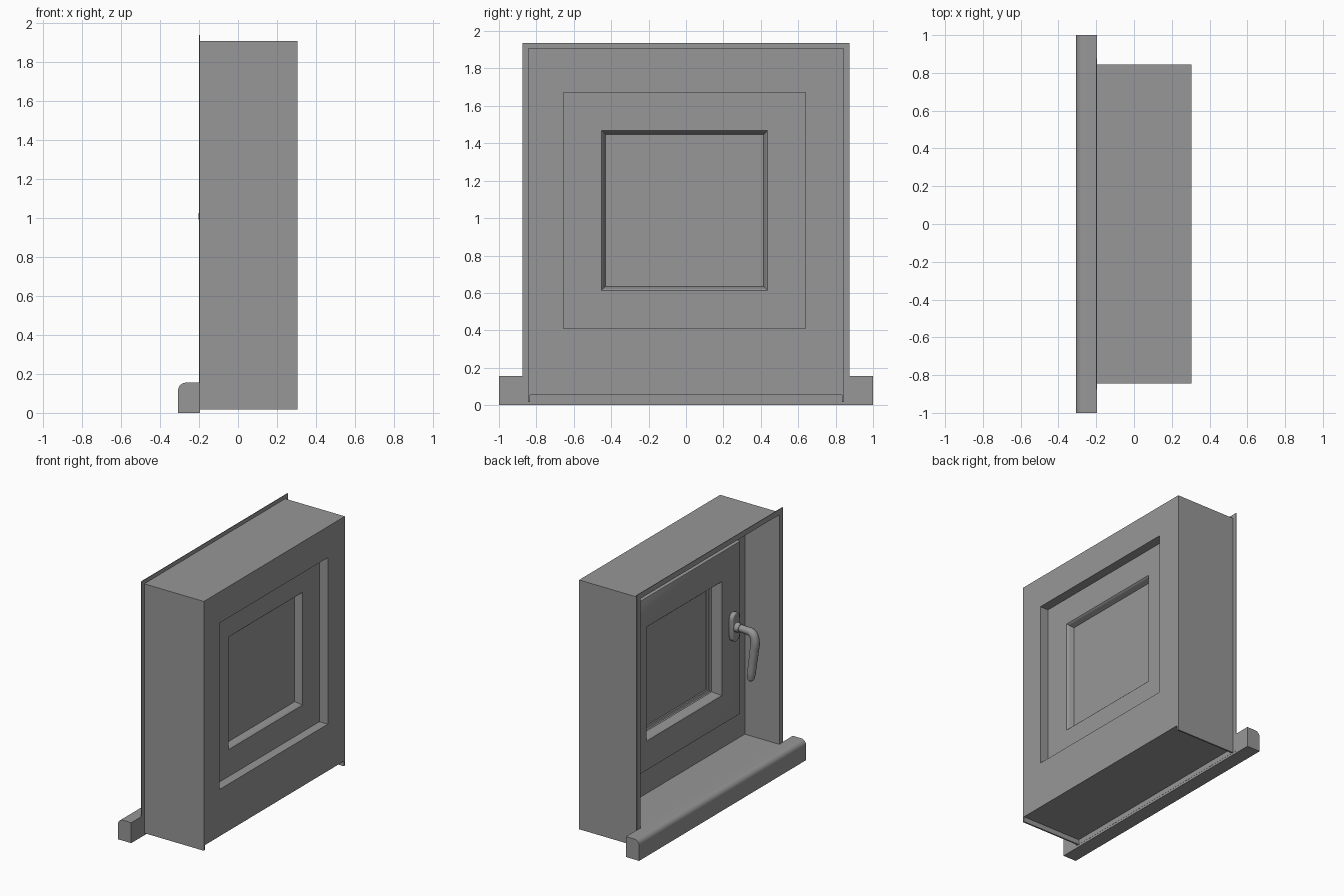
import bpy, bmesh, math

if "Cube" in bpy.data.objects:
    bpy.data.objects.remove(bpy.data.objects["Cube"])

# dark grey used on every part
grey = bpy.data.materials.new("dark_grey")
grey.diffuse_color = (0.31, 0.31, 0.31, 1)
grey.use_nodes = True
grey.node_tree.nodes["Principled BSDF"].inputs["Base Color"].default_value = grey.diffuse_color


def select(ob):
    bpy.ops.object.select_all(action='DESELECT')
    ob.select_set(True)
    bpy.context.view_layer.objects.active = ob


def finish(name, bm, smooth=None):
    bmesh.ops.recalc_face_normals(bm, faces=bm.faces)
    me = bpy.data.meshes.new(name)
    bm.to_mesh(me)
    bm.free()
    me.materials.append(grey)
    ob = bpy.data.objects.new(name, me)
    bpy.context.collection.objects.link(ob)
    if smooth:
        select(ob)
        bpy.ops.object.shade_smooth_by_angle(angle=math.radians(smooth))
    return ob


def box(name, x0, x1, y0, y1, z0, z1):
    bm = bmesh.new()
    bmesh.ops.create_cube(bm, size=1)
    for v in bm.verts:
        v.co = ((x0 + x1) / 2 + v.co.x * (x1 - x0),
                (y0 + y1) / 2 + v.co.y * (y1 - y0),
                (z0 + z1) / 2 + v.co.z * (z1 - z0))
    return finish(name, bm)


def ring(name, loops, smooth=None):
    """Closed frame lofted through rectangles (x, y0, y1, z0, z1)."""
    bm = bmesh.new()
    rows = [[bm.verts.new((x, y, z)) for y, z in
             ((y0, z0), (y1, z0), (y1, z1), (y0, z1))]
            for x, y0, y1, z0, z1 in loops]
    for i, a in enumerate(rows):
        b = rows[(i + 1) % len(rows)]
        for k in range(4):
            n = (k + 1) % 4
            bm.faces.new((a[k], a[n], b[n], b[k]))
    return finish(name, bm, smooth)


def extrude(name, pts, vec, smooth=None):
    bm = bmesh.new()
    f = bm.faces.new([bm.verts.new(p) for p in pts])
    r = bmesh.ops.extrude_face_region(bm, geom=[f], use_keep_orig=True)
    bmesh.ops.translate(bm, vec=vec, verts=[
        g for g in r['geom'] if isinstance(g, bmesh.types.BMVert)])
    return finish(name, bm, smooth)


# window opening and glazing measurements
WY0, WY1, WZ0, WZ1 = -0.655, 0.64, 0.41, 1.672
XB, XF = -0.198, 0.305      # room side and outer side of the wall


def inset(x, d):
    return (x, WY0 + d, WY1 - d, WZ0 + d, WZ1 - d)


# wall slab with the window opening
outer = (-0.833, 0.833, 0.055, 1.896)
hole = (WY0, WY1, WZ0, WZ1)
ring("wall", [(XF, *outer), (XF, *hole), (0.09, *hole), (0.09, *outer)])

# reveal lining: two sides and the top
for side, s in (("left", 1), ("right", -1)):
    ys = sorted((s * 0.833, s * 0.845))
    box("reveal_side_" + side, XB, XF, *ys, 0.017, 1.908)
box("reveal_top", XB, XF, -0.833, 0.833, 1.896, 1.908)

# thin trim around the room side
trim = (-0.875, 0.875, 0.017, 1.937)
ring("trim", [(XB - 0.002, *trim), (XB - 0.002, *outer), (XB + 0.003, *outer), (XB + 0.003, *trim)])

# window sill: inner board and rounded nose
box("sill_board", XB, 0.09, -0.833, 0.833, 0.055, 0.155)
nose = [(-0.196, 0), (-0.307, 0)]
for i in range(9):
    a = math.radians(180 - i * 11.25)
    nose.append((-0.267 + 0.04 * math.cos(a), 0.115 + 0.04 * math.sin(a)))
nose.append((-0.196, 0.155))
extrude("sill_nose", [(x, -1, z) for x, z in nose], (0, 2, 0), 30)

# window frame: sloped outer edge, inner bead, gaskets and a lip over the wall
profile = [(0.235, 0), (0.235, 0.203), (0.229, 0.209), (0.218, 0.214), (0.205, 0.217),
           (0.195, 0.222), (0.17, 0.228), (0.13, 0.228), (0.125, 0.222), (0.115, 0.222),
           (0.11, 0.212), (0.10, 0.212), (0.09, 0.218), (0.04, 0.207), (0.026, 0.204),
           (0.02, 0.198), (0.02, -0.019), (0.022, -0.023), (0.026, -0.025),
           (0.09, -0.025), (0.09, 0)]
ring("window_frame", [inset(x, d) for x, d in profile], 30)
box("glass", 0.13, 0.185, WY0 + 0.22, WY1 - 0.22, WZ0 + 0.22, WZ1 - 0.22)

# handle backplate
HY, HZ = -0.585, 1.09
plate = []
for i in range(32):
    a = 2 * math.pi * i / 32
    up = 0.065 if i < 16 else -0.065
    plate.append((0.021, HY + 0.044 * math.cos(a), HZ + up + 0.044 * math.sin(a)))
p = extrude("handle_plate", plate, (-0.036, 0, 0), 35)
b = p.modifiers.new("round", 'BEVEL')
b.width, b.segments = 0.008, 3

# handle collar
bm = bmesh.new()
bmesh.ops.create_cone(bm, cap_ends=True, segments=32, radius1=0.036, radius2=0.032, depth=0.04)
for v in bm.verts:
    x, y, z = v.co
    v.co = (-0.03 - z, HY + y, HZ + x)
finish("handle_collar", bm, 35)

# handle grip swept along a bent path
cu = bpy.data.curves.new("handle_grip", 'CURVE')
cu.dimensions = '3D'
cu.bevel_depth = 0.032
cu.bevel_resolution = 5
cu.resolution_u = 8
cu.use_fill_caps = True
path = [(-0.03, HZ, 0.85), (-0.09, HZ - 0.002, 0.85), (-0.147, HZ - 0.012, 0.95),
        (-0.169, HZ - 0.06, 1.0), (-0.162, 0.94, 1.0), (-0.15, 0.85, 0.95),
        (-0.139, 0.77, 0.95), (-0.134, 0.73, 0.8), (-0.131, 0.712, 0.3)]
sp = cu.splines.new('BEZIER')
sp.bezier_points.add(len(path) - 1)
for pt, (x, z, r) in zip(sp.bezier_points, path):
    pt.co = (x, HY, z)
    pt.radius = r
    pt.handle_left_type = pt.handle_right_type = 'AUTO'
cu.materials.append(grey)
grip = bpy.data.objects.new("handle_grip", cu)
bpy.context.collection.objects.link(grip)
select(grip)
bpy.ops.object.convert(target='MESH')
bpy.ops.object.shade_smooth_by_angle(angle=math.radians(45))
